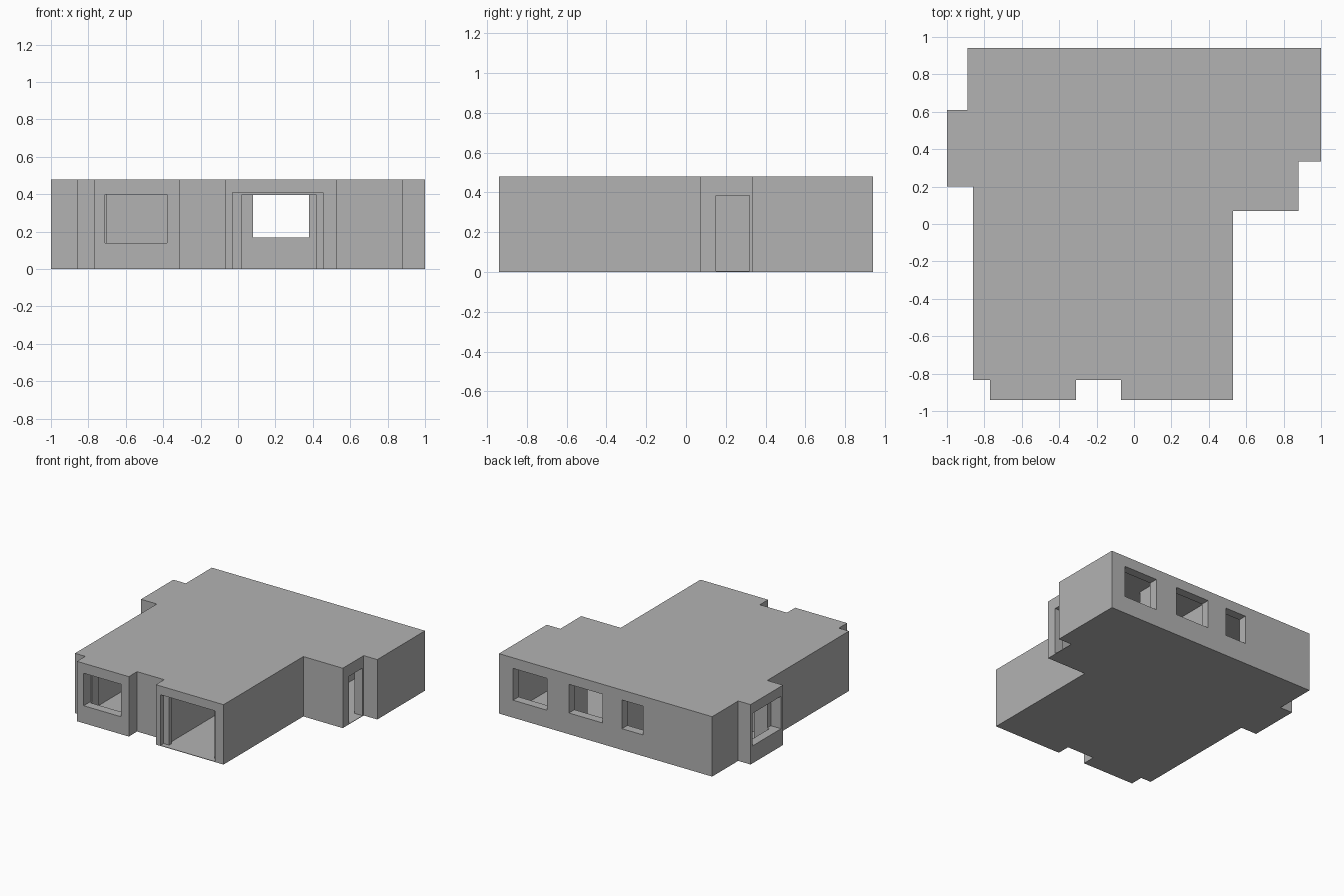
import bpy, bmesh
from mathutils import Vector

if "Cube" in bpy.data.objects:
    bpy.data.objects.remove(bpy.data.objects["Cube"], do_unlink=True)

HEIGHT, WALL, FLOOR, CEILING = 0.48, 0.07, 0.004, 0.465

grey = bpy.data.materials.new("plaster_grey")
grey.use_nodes = True
grey.diffuse_color = (0.45, 0.45, 0.45, 1)
grey.node_tree.nodes["Principled BSDF"].inputs["Base Color"].default_value = grey.diffuse_color


def prism(name, points, z0, z1):
    """Extrude a counter-clockwise floor plan between two heights."""
    bm = bmesh.new()
    face = bm.faces.new([bm.verts.new((x, y, z0)) for x, y in points])
    top = bmesh.ops.extrude_face_region(bm, geom=[face])["geom"]
    moved = [v for v in top if isinstance(v, bmesh.types.BMVert)]
    bmesh.ops.translate(bm, verts=moved, vec=(0, 0, z1 - z0))
    bmesh.ops.recalc_face_normals(bm, faces=bm.faces)
    mesh = bpy.data.meshes.new(name)
    bm.to_mesh(mesh)
    bm.free()
    mesh.materials.append(grey)
    obj = bpy.data.objects.new(name, mesh)
    bpy.context.collection.objects.link(obj)
    return obj


def box(name, x0, x1, y0, y1, z0, z1):
    return prism(name, [(x0, y0), (x1, y0), (x1, y1), (x0, y1)], z0, z1)


def cut(target, cutter):
    """Subtract a cutter for good and discard it."""
    mod = target.modifiers.new("cut", 'BOOLEAN')
    mod.operation, mod.solver, mod.object = 'DIFFERENCE', 'EXACT', cutter
    bpy.context.view_layer.objects.active = target
    bpy.ops.object.modifier_apply(modifier=mod.name)
    bpy.data.objects.remove(cutter, do_unlink=True)


def inset(points, d):
    """Move every wall of a right-angled plan inward."""
    out = []
    for i, p in enumerate(points):
        p = Vector(p)
        a = (p - Vector(points[i - 1])).normalized()
        b = (Vector(points[(i + 1) % len(points)]) - p).normalized()
        out.append(p + d * (Vector((-a.y, a.x)) + Vector((-b.y, b.x))))
    return out


# Building shell: solid plan with a hollow interior
plan = [(-0.77, -0.94), (-0.31, -0.94), (-0.31, -0.835), (-0.07, -0.835),
        (-0.07, -0.94), (0.53, -0.94), (0.53, 0.07), (0.88, 0.07),
        (0.88, 0.335), (1, 0.335), (1, 0.94), (-0.89, 0.94),
        (-0.89, 0.61), (-1, 0.61), (-1, 0.2), (-0.86, 0.2),
        (-0.86, -0.835), (-0.77, -0.835)]
shell = prism("building_shell", plan, 0, HEIGHT)
cut(shell, prism("cavity", inset(plan, WALL), FLOOR, CEILING))

# Windows and doors, including the stepped front entrance
openings = [
    (-0.71, -0.38, -1.0, -0.85, 0.14, 0.40),
    (-0.03, 0.455, -1.0, -0.90, FLOOR, 0.41),
    (0.02, 0.42, -0.95, -0.85, FLOOR, 0.395),
    (0.79, 0.95, 0.15, 0.32, FLOOR, 0.385),
    (0.575, 0.875, 0.85, 1.0, 0.14, 0.395),
    (0.08, 0.38, 0.85, 1.0, 0.17, 0.40),
    (-0.277, -0.09, 0.85, 1.0, 0.17, 0.40),
    (-1.1, -0.91, 0.225, 0.585, 0.14, 0.40),
]
for size in openings:
    cut(shell, box("opening", *size))

# Inner partitions
partitions = {
    "front_partition": (-0.04, 0.0, -0.85, -0.15),
    "rear_partition": (-0.04, 0.0, 0.12, 0.90),
    "side_room_partition": (0.43, 0.47, 0.63, 0.90),
    "cross_partition": (-0.82, -0.25, 0.10, 0.14),
}
for name, (x0, x1, y0, y1) in partitions.items():
    box(name, x0, x1, y0, y1, FLOOR / 2, CEILING + 0.005)
